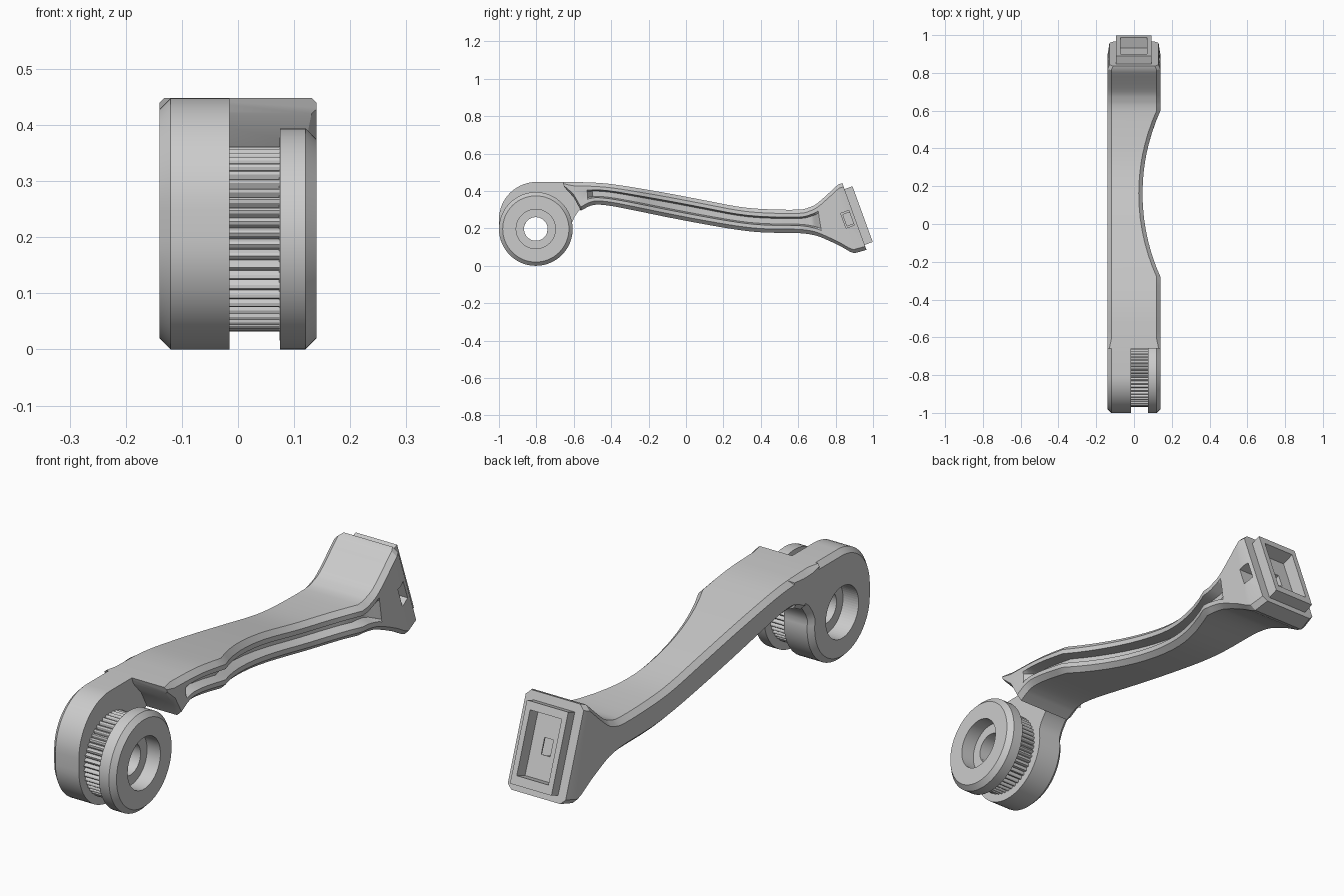
import bpy, bmesh
from math import sin, cos, pi, radians, sqrt
from mathutils import Vector, Matrix

if "Cube" in bpy.data.objects:
    bpy.data.objects.remove(bpy.data.objects["Cube"])

HUB_Y, HUB_Z, HUB_R = -0.803, 0.197, 0.197
W, C = 0.14, 0.02          # half width, chamfer


def make(name, rings, closed=False, angle=30):
    """Skin equal-length rings; cap the ends unless closed."""
    bm = bmesh.new()
    vs = [[bm.verts.new(p) for p in r] for r in rings]
    n = len(vs[0])
    for i in range(len(vs) if closed else len(vs) - 1):
        a, b = vs[i], vs[(i + 1) % len(vs)]
        for j in range(n):
            k = (j + 1) % n
            bm.faces.new((a[j], a[k], b[k], b[j]))
    if not closed:
        bm.faces.new(vs[0])
        bm.faces.new(vs[-1])
    bmesh.ops.recalc_face_normals(bm, faces=bm.faces)
    me = bpy.data.meshes.new(name)
    bm.to_mesh(me)
    bm.free()
    ob = bpy.data.objects.new(name, me)
    bpy.context.collection.objects.link(ob)
    bpy.context.view_layer.objects.active = ob
    bpy.ops.object.select_all(action='DESELECT')
    ob.select_set(True)
    if angle:
        bpy.ops.object.shade_smooth_by_angle(angle=radians(angle))
    return ob


def circle(x, r, n=64):
    rr = r if callable(r) else (lambda j: r)
    return [(x, HUB_Y + rr(j) * cos(2 * pi * j / n), HUB_Z + rr(j) * sin(2 * pi * j / n))
            for j in range(n)]


def cut(ob, cutters):
    for c in cutters:
        m = ob.modifiers.new("cut", 'BOOLEAN')
        m.operation, m.object, m.solver = 'DIFFERENCE', c, 'EXACT'
        c.hide_render = True
        c.hide_set(True)


# Arm: spline through (top y, top z, bottom y, bottom z) stations
ST = [(-.66, .448, -.65, .42), (-.61, .448, -.60, .365), (-.565, .447, -.562, .295),
      (-.53, .446, -.525, .315), (-.48, .444, -.48, .327), (-.4, .437, -.4, .320),
      (-.28, .419, -.28, .297), (-.1, .388, -.1, .260), (.1, .350, .1, .222),
      (.28, .316, .28, .192), (.42, .303, .42, .178), (.6, .300, .6, .175),
      (.66, .313, .68, .165), (.70, .333, .73, .149), (.76, .385, .82, .108),
      (.815, .435, .90, .067), (.836, .442, .965, .085)]
ST = [Vector(s) for s in ST]


def spline(p, sub=3):
    out = []
    for i in range(len(p) - 1):
        a, b = p[max(i - 1, 0)], p[i]
        c, d = p[i + 1], p[min(i + 2, len(p) - 1)]
        straight = i < 3 or i > len(p) - 3
        for k in range(1 if straight else sub):
            t = k / sub
            out.append(b * 1.0 if k == 0 else 0.5 * (
                2 * b + (c - a) * t + (2 * a - 5 * b + 4 * c - d) * t * t
                + (3 * b - a - 3 * c + d) * t ** 3))
    return out + [p[-1]]


def waist(y):
    d, half, sag = abs(y - .16), .44, .095
    if d >= half:
        return W
    R = half * half / (2 * sag) + sag / 2
    return W - (sqrt(R * R - d * d) - (R - sag))


rings = []
stations = spline(ST)
for i, s in enumerate(stations):
    top, bot = Vector((s[0], s[1])), Vector((s[2], s[3]))
    h = (top - bot).length
    u = (top - bot) / h
    f = waist((s[0] + s[2]) / 2)
    left = -W
    if i == len(stations) - 1:
        f, left = .13, -.13
    ym = (s[0] + s[2]) / 2
    dep = max(0, min(.045, (ym + .53) * 1.5, (.71 - ym) * 1.5))
    c, g = min(C, .3 * h), min(.04, .32 * h)
    sec = [(left, c), (left + c, 0), (f - c, 0), (f, c), (f, g), (f - dep, g + .008 * h / .13)]
    sec += [(x, h - d) for x, d in reversed(sec)]
    rings.append([(x, *(bot + u * d)) for x, d in sec])
arm = make("arm", rings)

# Hub plate with chamfered outer side
prof = [(-.8 + .2 * cos(a), .248 + .2 * sin(a))
        for a in [pi / 2 + pi / 2 * k / 14 for k in range(15)]]
prof += [(HUB_Y + HUB_R * cos(a), HUB_Z + HUB_R * sin(a))
         for a in [pi + radians(190) * k / 32 for k in range(33)]]
prof += [(-.597, .26), (-.575, .292), (-.545, .315), (-.50, .326), (-.48, .327),
         (-.48, .444), (-.56, .447), (-.66, .448)]
pts = [Vector(p) for p in prof]
inner = []
for i, p in enumerate(pts):
    t = (pts[(i + 1) % len(pts)] - pts[i - 1]).normalized()
    inner.append(p + Vector((-t.y, t.x)) * C)
hub = make("hub_plate", [[(-W, *p) for p in inner], [(-W + C, *p) for p in pts],
                         [(-.015, *p) for p in pts]])
cut(hub, [make("hub_counterbore_cutter", [circle(-.2, .105), circle(-.07, .105)], angle=0),
          make("hub_bore_cutter", [circle(-.3, .063), circle(.1, .063)], angle=0)])

# Toothed drum
N = 200
tooth = lambda j: (.153, .162, .165, .162)[j % 4]
make("toothed_drum", [circle(-.02, .063, N), circle(-.02, tooth, N),
                      circle(.08, tooth, N), circle(.08, .063, N)], closed=True)

# Outer wheel flange with counterbore
make("wheel_flange", [circle(x, r) for x, r in (
    (.07, .063), (.075, HUB_R), (.12, HUB_R), (W, HUB_R - C), (W, .105), (.072, .105))],
    closed=True)

# Tilted socket at the head of the arm
M = Matrix.Translation((0, .9015, .2625)) @ Matrix.Rotation(radians(20), 4, 'X')


def head_box(name, x0, x1, y0, y1, z0, z1):
    return make(name, [[M @ Vector(p) for p in ((x, y0, z0), (x, y1, z0), (x, y1, z1), (x, y0, z1))]
                       for x in (x0, x1)], angle=0)


socket = head_box("socket_frame", -.094, .092, -.015, .045, -.16, .157)
pocket = head_box("pocket_cutter", -.072, .07, -.012, .1, -.125, .125)
latch = head_box("latch_hole_cutter", -.02, .02, -.055, .02, -.032, .032)
notch = head_box("side_notch_cutter", .0, .2, -.064, -.018, -.042, .042)
cut(socket, [pocket, latch])
cut(arm, [pocket, latch, notch])
